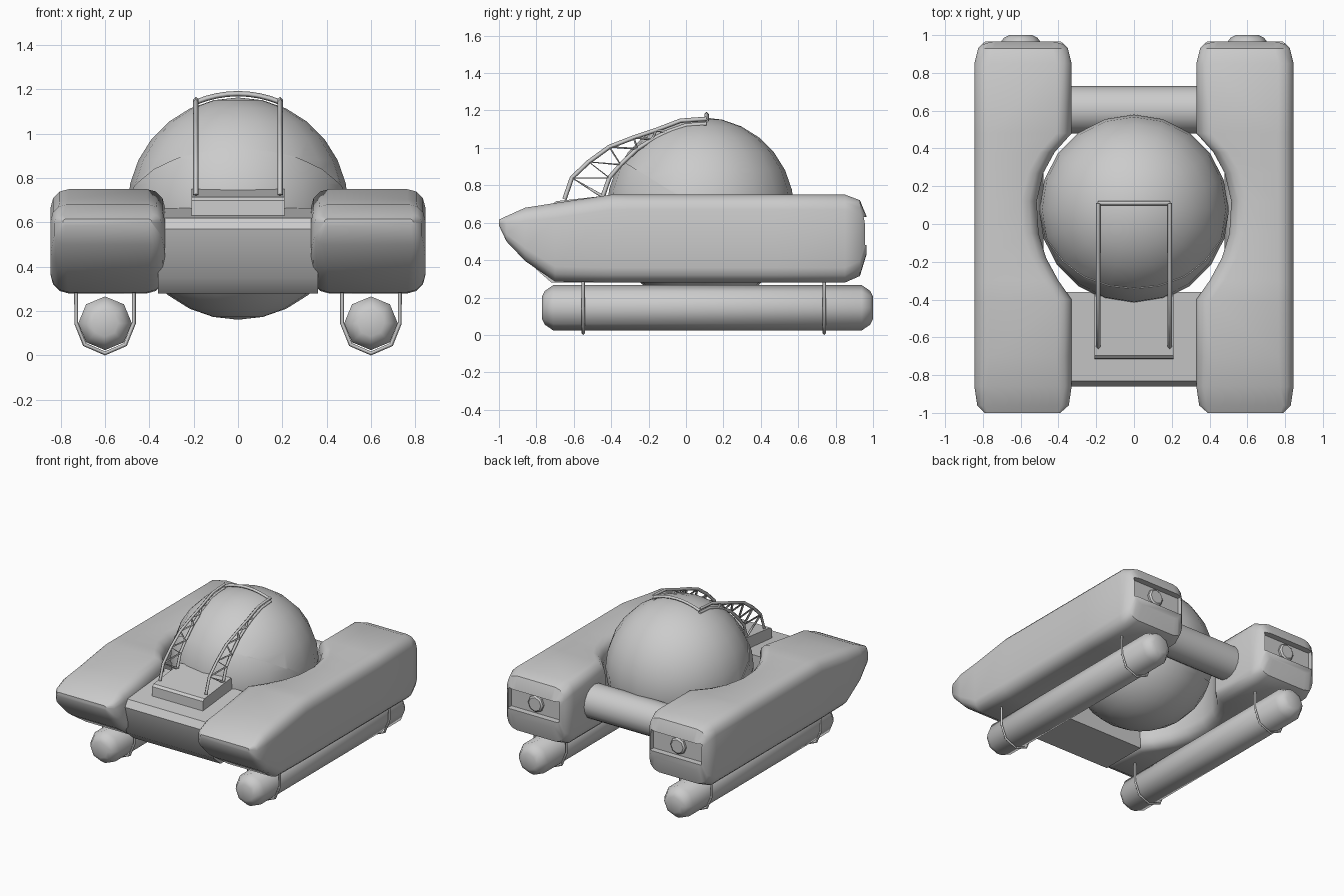
import bpy, bmesh, math
from mathutils import Vector, Matrix

if "Cube" in bpy.data.objects:
    bpy.data.objects.remove(bpy.data.objects["Cube"])


def finish(bm, name, angle=40):
    bmesh.ops.recalc_face_normals(bm, faces=bm.faces)
    me = bpy.data.meshes.new(name)
    bm.to_mesh(me)
    bm.free()
    ob = bpy.data.objects.new(name, me)
    bpy.context.collection.objects.link(ob)
    smooth(ob, angle)
    return ob


def select(ob):
    bpy.ops.object.select_all(action='DESELECT')
    ob.select_set(True)
    bpy.context.view_layer.objects.active = ob


def smooth(ob, angle=40):
    select(ob)
    bpy.ops.object.shade_smooth_by_angle(angle=math.radians(angle))


def mirror_x(ob):
    ob.modifiers.new("mirror", 'MIRROR').use_mirror_merge = False


def loft(rings, name, angle=40):
    bm = bmesh.new()
    vs = [[bm.verts.new(p) for p in r] for r in rings]
    n = len(vs[0])
    for a, b in zip(vs, vs[1:]):
        for i in range(n):
            bm.faces.new((a[i], a[(i + 1) % n], b[(i + 1) % n], b[i]))
    bm.faces.new(vs[0])
    bm.faces.new(vs[-1][::-1])
    return finish(bm, name, angle)


def tube_y(name, x, z, stations, sides, angle=40):
    rings = [[(x + r * math.cos(2 * math.pi * i / sides), y,
               z + r * math.sin(2 * math.pi * i / sides)) for i in range(sides)]
             for y, r in stations]
    return loft(rings, name, angle)


def rod(name, paths, r):
    cu = bpy.data.curves.new(name, 'CURVE')
    cu.dimensions = '3D'
    cu.bevel_depth, cu.bevel_resolution, cu.use_fill_caps = r, 0, True
    for pts in paths:
        sp = cu.splines.new('POLY')
        sp.points.add(len(pts) - 1)
        for p, co in zip(sp.points, pts):
            p.co = (*co, 1)
    ob = bpy.data.objects.new(name, cu)
    bpy.context.collection.objects.link(ob)
    select(ob)
    bpy.ops.object.convert(target='MESH')
    return bpy.context.object


# Side hulls: rounded-rectangle sections along y, scooped round the cabin
def section(y, x0, x1, z0, z1, r):
    pts = []
    for k, (cx, cz) in enumerate([(x1 - r, z1 - r), (x0 + r, z1 - r),
                                  (x0 + r, z0 + r), (x1 - r, z0 + r)]):
        for j in range(4):
            a = math.pi / 2 * (k + j / 3)
            pts.append((cx + r * math.cos(a), y, cz + r * math.sin(a)))
    return pts


hull_stations = [
    (-1.0, .39, .79, .585, .615, .012), (-.96, .345, .83, .50, .635, .04),
    (-.86, .33, .845, .395, .68, .07), (-.70, .33, .845, .285, .705, .08),
    (-.40, .33, .845, .28, .75, .08), (-.30, .40, .845, .28, .75, .08),
    (-.18, .465, .845, .28, .75, .08), (-.05, .505, .845, .28, .75, .08),
    (.12, .515, .845, .28, .75, .08), (.27, .48, .845, .28, .75, .08),
    (.38, .42, .845, .28, .75, .08), (.48, .33, .845, .28, .75, .08),
    (.85, .33, .845, .28, .75, .08), (.93, .35, .825, .315, .72, .08),
    (.965, .385, .79, .43, .635, .06)]
hull = loft([section(*s) for s in hull_stations], "side_hull")

# Rear lamp recess cut into each hull
bm = bmesh.new()
bmesh.ops.create_cube(bm, size=1, matrix=Matrix.Translation((.5875, 1.0, .555))
                      @ Matrix.Diagonal((.42, .16, .15, 1)))
cutter = finish(bm, "recess_cutter")
cutter.hide_render = True
cut = hull.modifiers.new("recess", 'BOOLEAN')
cut.object, cut.operation, cut.solver = cutter, 'DIFFERENCE', 'EXACT'
select(hull)
bpy.ops.object.modifier_apply(modifier="recess")
bpy.data.objects.remove(cutter)
smooth(hull)
mirror_x(hull)

# Rear lamps
mirror_x(tube_y("rear_lamp", .5875, .555, [(.90, .062), (.935, .062), (.945, .05)], 8, 30))

# Ballast floats under the hulls
mirror_x(tube_y("float", .6, .145, [(-.77, .06), (-.755, .09), (-.71, .121), (.94, .121),
                                    (.985, .09), (1.0, .06)], 8, 50))

# Straps holding the floats
for label, y in (("front", -.55), ("rear", .74)):
    path = [(.6 - .13, y, .32)]
    path += [(.6 - .13 * math.cos(a), y, .145 - .136 * math.sin(a))
             for a in [math.pi * i / 4 for i in range(5)]]
    path += [(.6 + .13, y, .32)]
    mirror_x(rod(label + "_strap", [path], .009))


# Cabin sphere split by a tilted seam into a clear dome and a lower shell
def cabin(name, keep_top, r):
    bm = bmesh.new()
    bmesh.ops.create_uvsphere(bm, u_segments=20, v_segments=14, radius=r,
                              matrix=Matrix.Translation((0, .08, .665)))
    bmesh.ops.bisect_plane(bm, geom=bm.verts[:] + bm.edges[:] + bm.faces[:],
                           plane_co=(0, -.05, .75), plane_no=(0, .53, .85),
                           clear_inner=keep_top, clear_outer=not keep_top)
    bmesh.ops.holes_fill(bm, edges=[e for e in bm.edges if e.is_boundary])
    return finish(bm, name)


cabin("cabin_dome", True, .499)
cabin("cabin_shell", False, .504)

# Front deck beam
deck = [(-.83, .62), (-.86, .57), (-.80, .35), (-.72, .28), (-.36, .28), (-.36, .665)]
loft([[(x, y, z) for y, z in deck] for x in (-.36, .36)], "front_deck", 35)

# Rear cross beam
beam = tube_y("rear_beam", 0, 0, [(-.40, .125), (.40, .125)], 16)
beam.rotation_euler.z = math.pi / 2
beam.location = (0, .605, .52)

# Hatch box on the deck
hatch = [(-.715, .60), (-.712, .70), (-.695, .715), (-.38, .75), (-.36, .60)]
loft([[(x, y, z) for y, z in hatch] for x in (-.21, .21)], "deck_hatch", 30)

# Curved truss guards running from the hatch over the dome
outer = [(-.65, .725), (-.61, .84), (-.52, .925), (-.41, 1.005), (-.28, 1.055),
         (-.16, 1.095), (-.03, 1.145), (.11, 1.155)]
inner = [(-.445, .74), (-.41, .84), (-.35, .91), (-.26, .995), (-.18, 1.045),
         (-.10, 1.085), (0, 1.12), (.11, 1.128)]
web = []
for i in range(6):
    web += [outer[i], inner[i]]
for label, x in (("left", -.19), ("right", .19)):
    def side(pts):
        return [(x, y, z) for y, z in pts]
    rod(label + "_guard_rails", [side(outer), side(inner)], .012)
    rod(label + "_guard_web", [side(web[1:])], .009)

# Arched bar joining the guards at the top
arch = [(-.19 + .38 * i / 8, .11, 1.143 + .038 * (1 - (i / 4 - 1) ** 2)) for i in range(9)]
rod("guard_crossbar", [arch], .012)
